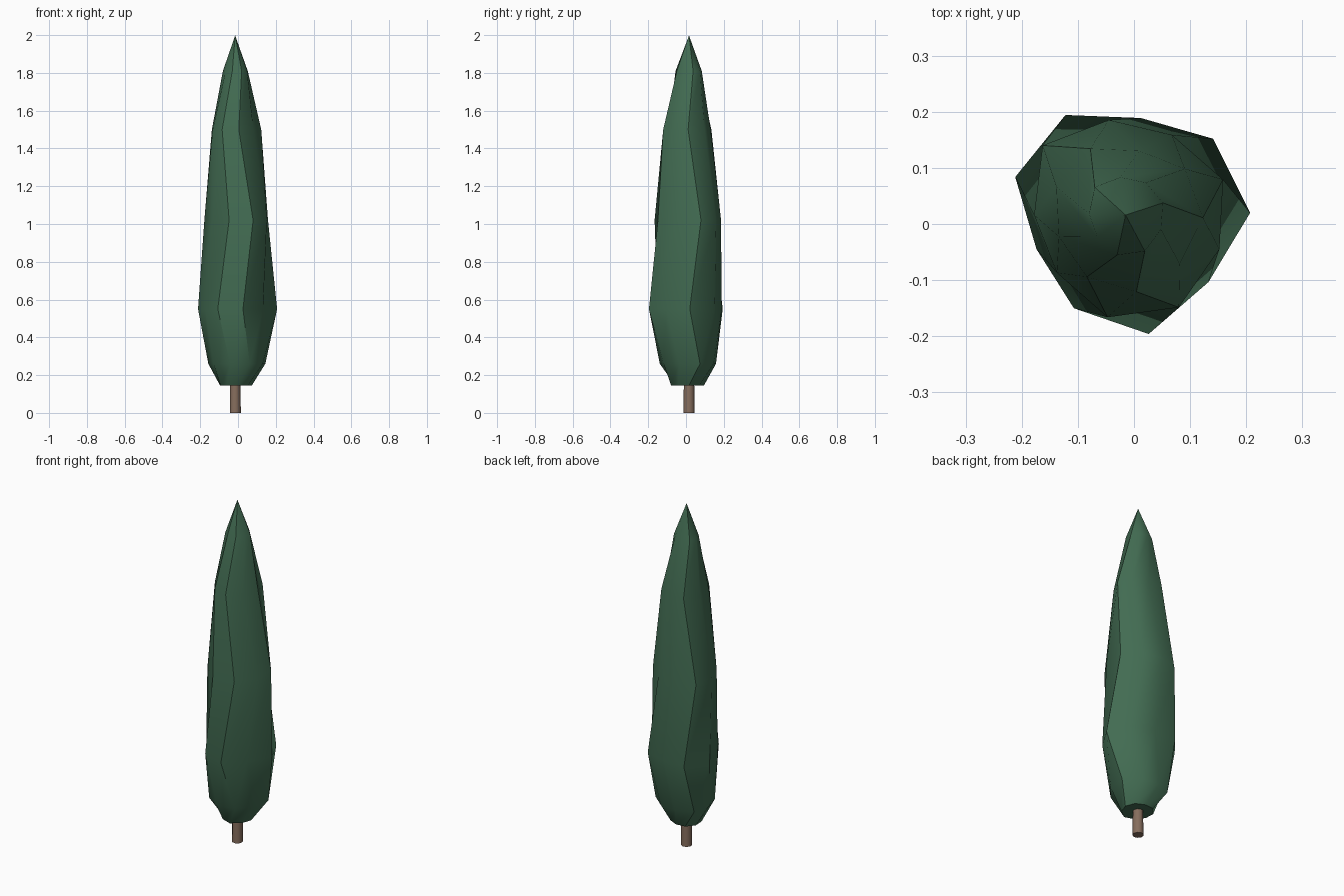
import bpy, bmesh, math

if "Cube" in bpy.data.objects:
    bpy.data.objects.remove(bpy.data.objects["Cube"])

CX, CY, SIDES = -0.015, 0.016, 9


def material(name, color):
    m = bpy.data.materials.new(name)
    m.diffuse_color = (*color, 1)
    m.use_nodes = True
    m.node_tree.nodes["Principled BSDF"].inputs["Base Color"].default_value = m.diffuse_color
    return m


def loft(name, rings, mat, tip=None, angle=40):
    """Skin a list of rings, each a list of points, optionally ending in a tip."""
    bm = bmesh.new()
    loops = [[bm.verts.new(p) for p in ring] for ring in rings]
    n = len(loops[0])
    for a, b in zip(loops, loops[1:]):
        for i in range(n):
            j = (i + 1) % n
            bm.faces.new((a[i], a[j], b[j], b[i]))
    bm.faces.new(loops[0][::-1])
    if tip:
        t = bm.verts.new(tip)
        for i in range(n):
            bm.faces.new((loops[-1][i], loops[-1][(i + 1) % n], t))
    else:
        bm.faces.new(loops[-1])
    mesh = bpy.data.meshes.new(name)
    bm.to_mesh(mesh)
    bm.free()
    ob = bpy.data.objects.new(name, mesh)
    bpy.context.collection.objects.link(ob)
    mesh.materials.append(mat)
    bpy.ops.object.select_all(action='DESELECT')
    ob.select_set(True)
    bpy.context.view_layer.objects.active = ob
    bpy.ops.object.shade_smooth_by_angle(angle=math.radians(angle))
    return ob


def ring(z, radii, start):
    pts = []
    for i, r in enumerate(radii):
        a = math.radians(start + 360 * i / SIDES)
        pts.append((CX + r * math.cos(a), CY + r * math.sin(a), z))
    return pts


# Uneven foliage column: height, starting angle, radius at each corner
foliage_rings = [
    (0.145, 0, [0.088, 0.085, 0.08, 0.085, 0.085, 0.082, 0.085, 0.096, 0.088]),
    (0.26, 20, [0.17, 0.15, 0.145, 0.155, 0.142, 0.15, 0.157, 0.155, 0.155]),
    (0.55, 1, [0.222, 0.207, 0.175, 0.208, 0.208, 0.17, 0.19, 0.216, 0.19]),
    (1.02, 20, [0.185, 0.165, 0.172, 0.193, 0.163, 0.16, 0.185, 0.19, 0.178]),
    (1.50, -2, [0.138, 0.134, 0.117, 0.134, 0.133, 0.125, 0.13, 0.138, 0.13]),
    (1.81, 18, [0.07, 0.068, 0.068, 0.074, 0.065, 0.064, 0.073, 0.073, 0.068]),
]
loft("foliage", [ring(z, r, s) for z, s, r in foliage_rings],
     material("foliage_green", (0.055, 0.15, 0.085)), tip=(CX, CY, 1.998))

# Tapered trunk running up through the foliage
loft("trunk", [ring(0, [0.03] * SIDES, 0), ring(2.0, [0.006] * SIDES, 0)][:1]
     + [ring(0.3, [0.026] * SIDES, 0), ring(1.99, [0.003] * SIDES, 0)],
     material("trunk_brown", (0.24, 0.155, 0.11)))
